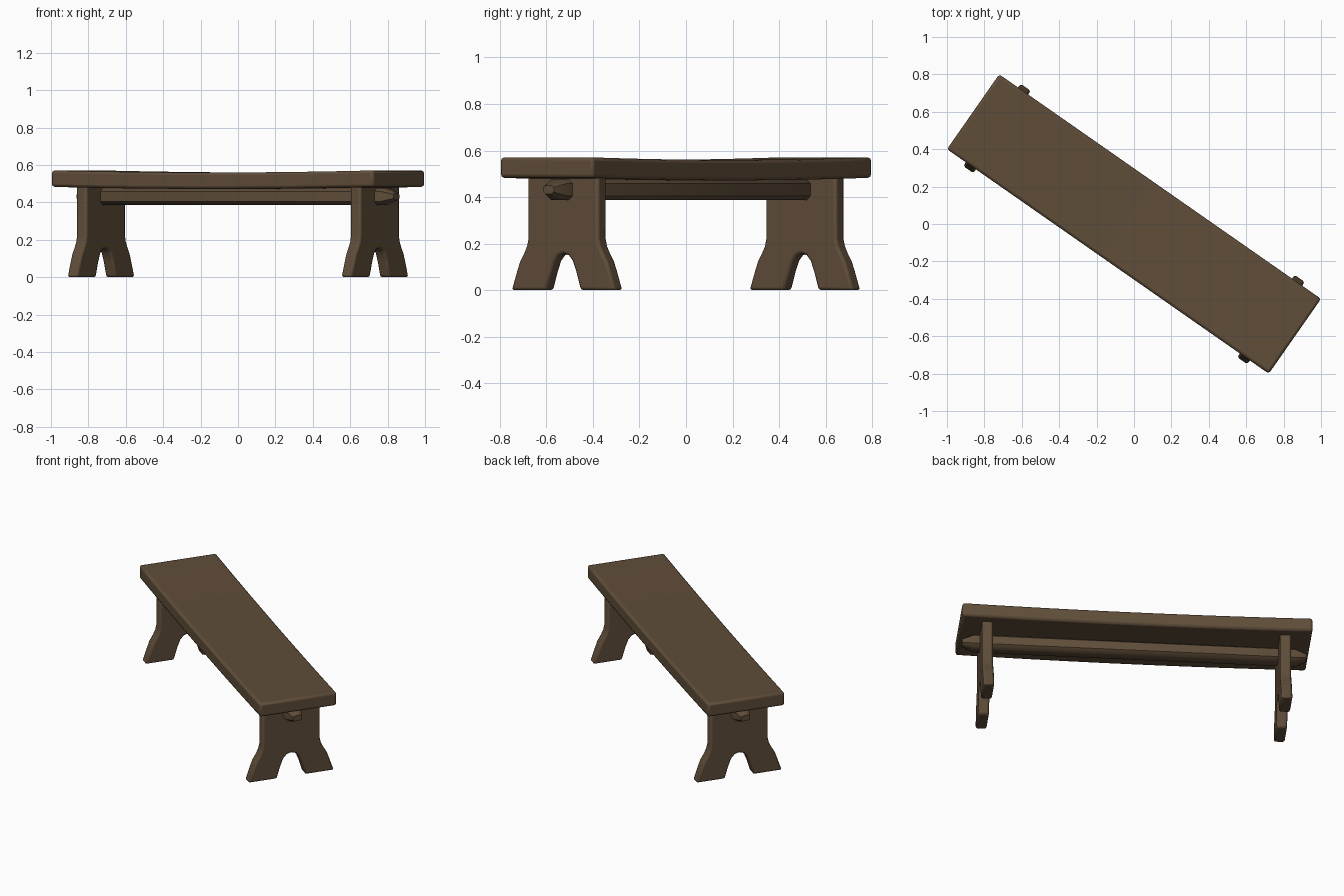
import bpy, bmesh, math
from mathutils import Matrix

if "Cube" in bpy.data.objects:
    bpy.data.objects.remove(bpy.data.objects["Cube"])

ANGLE = math.radians(-34.9)   # the bench stands diagonally
wood = bpy.data.materials.new("dark brown wood")
wood.diffuse_color = (0.115, 0.074, 0.041, 1)
wood.use_nodes = True
wood.node_tree.nodes["Principled BSDF"].inputs["Base Color"].default_value = wood.diffuse_color


def finish(name, bm, bevel):
    bmesh.ops.recalc_face_normals(bm, faces=bm.faces)
    bm.transform(Matrix.Rotation(ANGLE, 4, 'Z'))
    mesh = bpy.data.meshes.new(name)
    bm.to_mesh(mesh)
    bm.free()
    mesh.materials.append(wood)
    ob = bpy.data.objects.new(name, mesh)
    bpy.context.collection.objects.link(ob)
    if bevel:
        mod = ob.modifiers.new("rounded edges", 'BEVEL')
        mod.width, mod.segments = bevel, 2
        mod.limit_method, mod.angle_limit = 'ANGLE', math.radians(50)
    bpy.ops.object.select_all(action='DESELECT')
    ob.select_set(True)
    bpy.context.view_layer.objects.active = ob
    bpy.ops.object.shade_smooth_by_angle(angle=math.radians(40))
    return ob


def loft(rings):
    """Skin a list of equal-length rings and cap both ends."""
    bm = bmesh.new()
    loops = [[bm.verts.new(p) for p in r] for r in rings]
    n = len(loops[0])
    for a, b in zip(loops, loops[1:]):
        for i in range(n):
            j = (i + 1) % n
            bm.faces.new((a[i], a[j], b[j], b[i]))
    bm.faces.new(loops[0])
    bm.faces.new(loops[-1])
    return bm


# seat: plank with a slight sag towards the middle
L, W = 1.049, 0.244
rings = []
for k in range(13):
    u = L * (k / 6 - 1)
    sag = 0.011 * (1 - (u / L) ** 2)
    rings.append([(u, s * W, z - sag) for s, z in
                  ((-1, 0.483), (1, 0.483), (1, 0.571), (-1, 0.571))])
finish("seat", loft(rings), 0.014)

# legs: flared boards with an arched notch between the feet
half = [(0.184, 0.5), (0.184, 0.225), (0.192, 0.19), (0.207, 0.16),
        (0.228, 0.125), (0.243, 0.085), (0.272, 0),
        (0.09, 0), (0.066, 0.08), (0.048, 0.125), (0.026, 0.15)]
outline = half + [(0, 0.157)] + [(-v, z) for v, z in reversed(half)]
for name, u in (("left_leg", -0.893), ("right_leg", 0.893)):
    finish(name, loft([[(u + t, v, z) for v, z in outline]
                       for t in (-0.033, 0.033)]), 0.012)

# stretcher: chamfered rail passing through both legs, with tapered ends
section = [(1, 0.6), (0.6, 1), (-0.6, 1), (-1, 0.6),
           (-1, -0.6), (-0.6, -1), (0.6, -1), (1, -0.6)]
rings = [[(u, a * w, 0.432 + b * h) for a, b in section]
         for u, w, h in ((-1.032, 0.028, 0.018), (-0.965, 0.052, 0.045),
                         (0.965, 0.052, 0.045), (1.032, 0.028, 0.018))]
finish("stretcher", loft(rings), 0)
